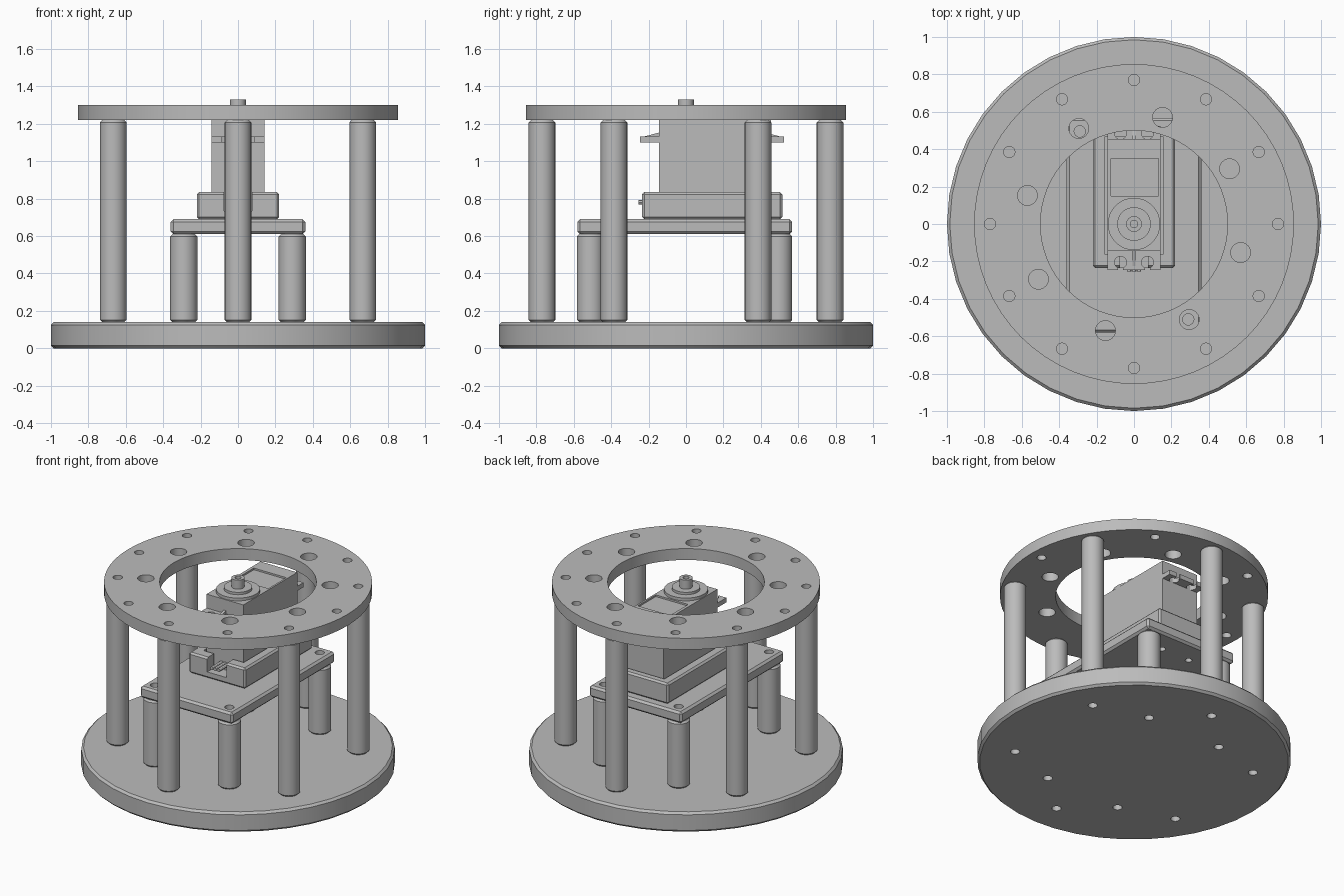
import bpy, bmesh, math
from mathutils import Matrix

if "Cube" in bpy.data.objects:
    bpy.data.objects.remove(bpy.data.objects["Cube"], do_unlink=True)

GREY = (0.5, 0.5, 0.5, 1)
mat = bpy.data.materials.new("plain_grey")
mat.use_nodes = True
mat.diffuse_color = GREY
mat.node_tree.nodes["Principled BSDF"].inputs["Base Color"].default_value = GREY


def make(name, bm):
    bmesh.ops.remove_doubles(bm, verts=bm.verts, dist=1e-5)
    bmesh.ops.recalc_face_normals(bm, faces=bm.faces)
    mesh = bpy.data.meshes.new(name)
    bm.to_mesh(mesh)
    bm.free()
    mesh.materials.append(mat)
    ob = bpy.data.objects.new(name, mesh)
    bpy.context.scene.collection.objects.link(ob)
    return ob


def activate(ob):
    bpy.ops.object.select_all(action='DESELECT')
    ob.select_set(True)
    bpy.context.view_layer.objects.active = ob


def smooth(ob):
    activate(ob)
    bpy.ops.object.shade_smooth_by_angle(angle=math.radians(30))
    return ob


def lathe(name, profile, x=0, y=0, sides=32):
    """Revolve a closed (radius, height) outline around a vertical axis."""
    bm = bmesh.new()
    rings = []
    for i in range(sides):
        a = math.tau * i / sides
        rings.append([bm.verts.new((x + r * math.cos(a), y + r * math.sin(a), z)) for r, z in profile])
    n = len(profile)
    for i in range(sides):
        p, q = rings[i], rings[(i + 1) % sides]
        for j in range(n):
            k = (j + 1) % n
            if profile[j][0] == 0 and profile[k][0] == 0:
                continue
            loop = [p[j], q[j], q[k], p[k]]
            if profile[j][0] == 0:
                loop.remove(q[j])
            if profile[k][0] == 0:
                loop.remove(q[k])
            bm.faces.new(loop)
    return make(name, bm)


def add_box(bm, x0, x1, y0, y1, z0, z1):
    m = Matrix.Translation(((x0 + x1) / 2, (y0 + y1) / 2, (z0 + z1) / 2))
    m = m @ Matrix.Diagonal((x1 - x0, y1 - y0, z1 - z0, 1))
    bmesh.ops.create_cube(bm, size=1, matrix=m)


def box(name, *bounds, bevel=0):
    bm = bmesh.new()
    add_box(bm, *bounds)
    if bevel:
        bmesh.ops.bevel(bm, geom=bm.edges[:], offset=bevel, segments=1, affect='EDGES')
    return make(name, bm)


def prism(name, outline, half):
    """Extrude a (y, z) outline across x."""
    bm = bmesh.new()
    face = bm.faces.new([bm.verts.new((-half, y, z)) for y, z in outline])
    ext = bmesh.ops.extrude_face_region(bm, geom=[face])["geom"]
    verts = [v for v in ext if isinstance(v, bmesh.types.BMVert)]
    bmesh.ops.translate(bm, verts=verts, vec=(2 * half, 0, 0))
    return make(name, bm)


def cut(ob, holes=(), boxes=()):
    """Subtract vertical holes (x, y, radius, z0, z1) and boxes."""
    bm = bmesh.new()
    for x, y, r, z0, z1 in holes:
        bmesh.ops.create_cone(bm, cap_ends=True, segments=24, radius1=r, radius2=r, depth=z1 - z0,
                              matrix=Matrix.Translation((x, y, (z0 + z1) / 2)))
    for b in boxes:
        add_box(bm, *b)
    cutter = make("cutter", bm)
    cutter.hide_render = True
    mod = ob.modifiers.new("cut", 'BOOLEAN')
    mod.operation, mod.solver, mod.object = 'DIFFERENCE', 'EXACT', cutter
    mod.use_self = True
    activate(ob)
    bpy.ops.object.modifier_apply(modifier=mod.name)
    bpy.data.objects.remove(cutter, do_unlink=True)
    return ob


def polar(radius, start, count):
    return [(radius * math.cos(math.radians(start + 360 * i / count)),
             radius * math.sin(math.radians(start + 360 * i / count))) for i in range(count)]


def pillar(name, x, y, r, z0, z1):
    b, c, d = 0.03, 0.012, 0.18  # bore radius, chamfer, bore depth
    smooth(lathe(name, [(0, z0 + d), (b, z0 + d), (b, z0), (r - c, z0), (r, z0 + c),
                        (r, z1 - c), (r - c, z1), (b, z1), (b, z1 - d), (0, z1 - d)], x, y, 32))


long_spots = polar(0.77, 30, 6)
short_spots = [(sx * 0.29, y) for sx in (-1, 1) for y in (-0.51, 0.495)]

# Round base with chamfered rims and screw holes
base = lathe("base_disc", [(0, 0), (0.985, 0), (1, 0.015), (1, 0.125), (0.985, 0.14), (0, 0.14)], sides=40)
smooth(cut(base, [(x, y, 0.03, -0.1, 0.3) for x, y in long_spots + short_spots]))

# Pillars
for i, (x, y) in enumerate(long_spots):
    pillar(f"long_pillar_{i + 1}", x, y, 0.071, 0.14, 1.22)
for i, (x, y) in enumerate(short_spots):
    pillar(f"short_pillar_{i + 1}", x, y, 0.073, 0.14, 0.61)

# Upper ring with two circles of holes
ring = lathe("upper_ring", [(0.5, 1.22), (0.855, 1.22), (0.855, 1.3), (0.5, 1.3)], sides=64)
smooth(cut(ring, [(x, y, 0.03, 1.1, 1.4) for x, y in polar(0.77, 0, 12)]
           + [(x, y, 0.053, 1.1, 1.4) for x, y in polar(0.59, 30, 8)]))

# Middle plate
plate = box("middle_plate", -0.36, 0.36, -0.58, 0.568, 0.61, 0.69, bevel=0.014)
screws = [(sx * 0.11, y) for sx in (-1, 1) for y in (-0.13, 0.41)]
smooth(cut(plate, [(x, y, 0.03, 0.5, 0.8) for x, y in short_spots]
           + [(x, y, 0.022, 0.5, 0.8) for x, y in screws]))

# Motor holder: open tray with a cable notch in front
holder = box("motor_holder", -0.22, 0.22, -0.235, 0.515, 0.69, 0.835, bevel=0.012)
cut(holder, boxes=[(-0.157, 0.157, -0.16, 0.465, 0.735, 0.95)])
cut(holder, boxes=[(-0.075, 0.075, -0.4, -0.1, 0.735, 0.95)])

# Motor body with a recessed top panel
body = box("motor_body", -0.143, 0.143, -0.145, 0.455, 0.735, 1.23)
cut(body, boxes=[(-0.122, 0.13, 0.15, 0.35, 1.218, 1.4)])

# Mounting ears with slotted holes and a stiffening rib
for side, name in ((-1, "front"), (1, "back")):
    def at(d):
        return 0.14 + side * d
    lo, hi = sorted((at(0.385), at(0.25)))
    ear = box(f"{name}_ear", -0.143, 0.143, lo, hi, 1.1, 1.132)
    s0, s1 = sorted((at(0.35), at(0.45)))
    cut(ear, [(sx * 0.072, at(0.345), 0.032, 1, 1.2) for sx in (-1, 1)])
    cut(ear, boxes=[(sx * 0.072 - 0.014, sx * 0.072 + 0.014, s0, s1, 1, 1.2) for sx in (-1, 1)])
    smooth(ear)
    prism(f"{name}_ear_rib", [(at(0.27), 1.12), (at(0.27), 1.157), (at(0.38), 1.128), (at(0.38), 1.12)], 0.009)

# Stepped gear collar and hollow output shaft
smooth(lathe("gear_collar", [(0, 1.22), (0.14, 1.22), (0.14, 1.25), (0.09, 1.25),
                             (0.09, 1.267), (0, 1.267)]))
smooth(lathe("output_shaft", [(0, 1.26), (0.042, 1.26), (0.042, 1.33), (0.02, 1.33),
                              (0.02, 1.29), (0, 1.29)]))

# Cable leads leaving through the notch
for i in range(3):
    bm = bmesh.new()
    m = Matrix.Translation(((i - 1) * 0.026, -0.197, 0.78)) @ Matrix.Rotation(math.pi / 2, 4, 'X')
    bmesh.ops.create_cone(bm, cap_ends=True, segments=12, radius1=0.012, radius2=0.012, depth=0.116, matrix=m)
    smooth(make(f"cable_lead_{i + 1}", bm))
